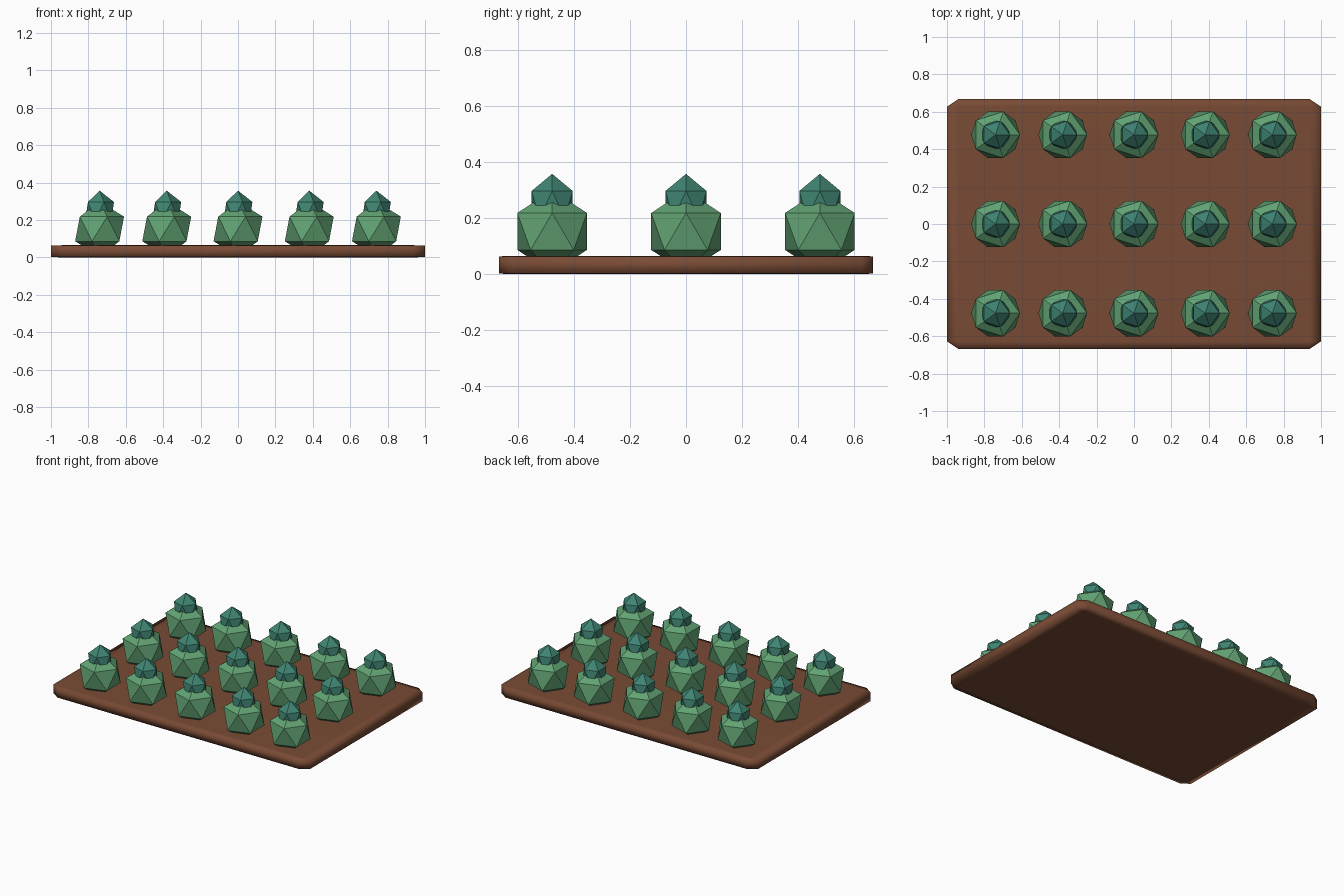
import bpy, bmesh

if "Cube" in bpy.data.objects:
    bpy.data.objects.remove(bpy.data.objects["Cube"])


def material(name, color):
    m = bpy.data.materials.new(name)
    m.diffuse_color = (*color, 1)
    m.use_nodes = True
    m.node_tree.nodes["Principled BSDF"].inputs["Base Color"].default_value = m.diffuse_color
    return m


def add_object(name, bm, loc, scale, mat, smooth=False):
    bmesh.ops.scale(bm, vec=scale, verts=bm.verts)
    for f in bm.faces:
        f.smooth = smooth
    mesh = bpy.data.meshes.new(name)
    bm.to_mesh(mesh)
    bm.free()
    mesh.materials.append(mat)
    obj = bpy.data.objects.new(name, mesh)
    obj.location = loc
    bpy.context.collection.objects.link(obj)
    return obj


def icosphere(name, loc, scale, mat):
    bm = bmesh.new()
    bmesh.ops.create_icosphere(bm, subdivisions=1, radius=1)
    return add_object(name, bm, loc, scale, mat)


soil = material("soil_brown", (0.19, 0.07, 0.035))
leaf = material("leaf_green", (0.12, 0.36, 0.17))
tip = material("tip_green", (0.05, 0.23, 0.17))

# Soil bed: chamfered cube, flattened so the chamfers stretch with it
bm = bmesh.new()
bmesh.ops.create_cube(bm, size=2)
bmesh.ops.bevel(bm, geom=bm.edges[:], offset=0.06, offset_type='OFFSET',
                segments=1, affect='EDGES', profile=0.5)
add_object("soil_bed", bm, (0, 0, 0.0325), (1, 0.667, 0.0325), soil, smooth=True)

# Three rows of five plants, each a round body with a pointed crown
for row, y in enumerate((-0.477, 0, 0.477)):
    for col, x in enumerate((-0.74, -0.381, 0, 0.381, 0.74)):
        tag = f"{row + 1}_{col + 1}"
        icosphere("plant_body_" + tag, (x, y, 0.152), (0.146, 0.146, 0.147), leaf)
        icosphere("plant_crown_" + tag, (x, y, 0.247), (0.086, 0.086, 0.11), tip)
